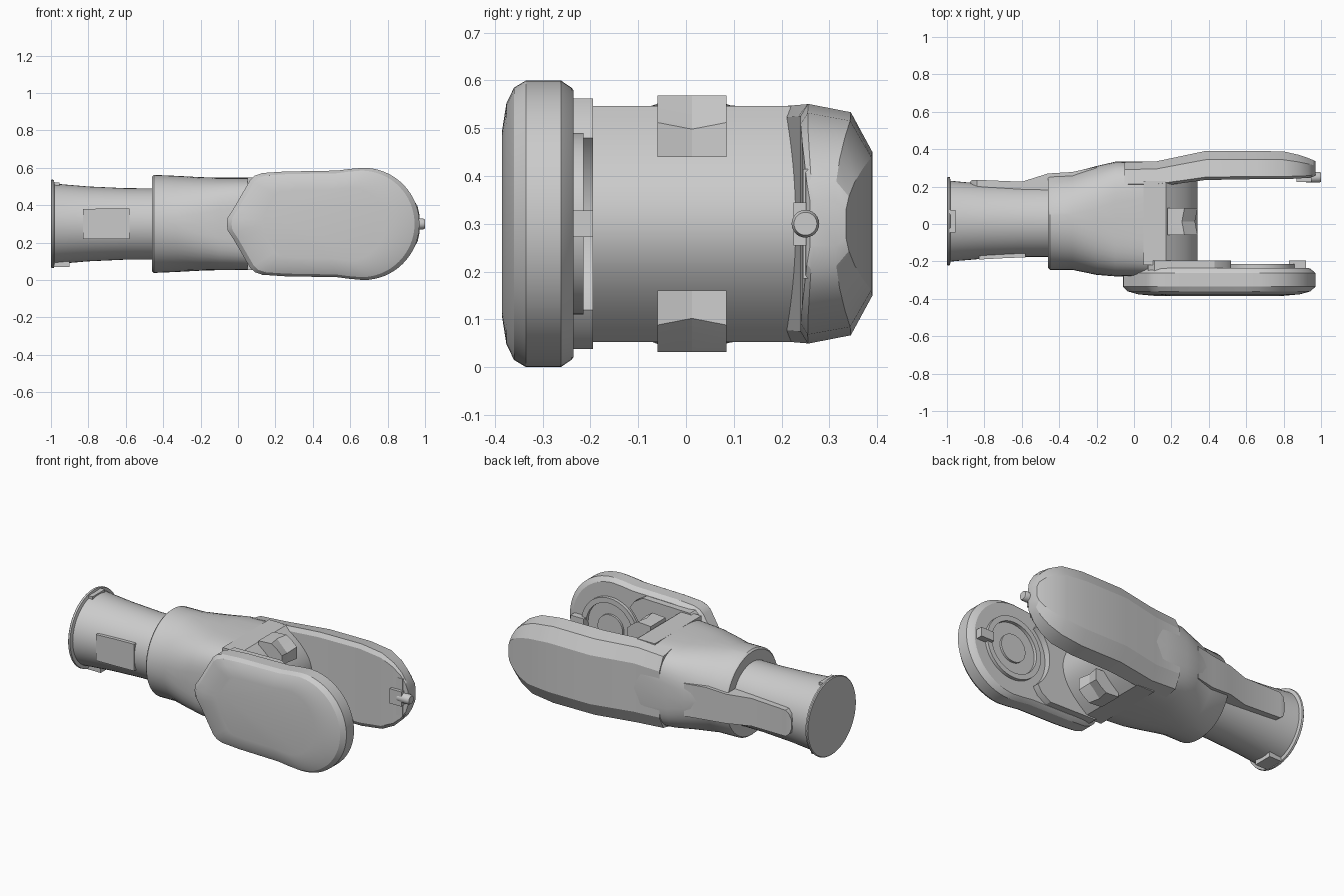
import bpy, bmesh
from math import cos, sin, pi, radians

cube = bpy.data.objects.get("Cube")
if cube:
    bpy.data.objects.remove(cube, do_unlink=True)

grey = bpy.data.materials.new("plain_grey")
grey.use_nodes = True
COLOUR = (0.6, 0.6, 0.6, 1)
grey.diffuse_color = COLOUR
grey.node_tree.nodes["Principled BSDF"].inputs["Base Color"].default_value = COLOUR

CY, CZ = 0.015, 0.3    # long axis of the handle


def loft(name, rings, angle=30, closed=False):
    """Skin matching rings of points; cap the ends or join them in a loop."""
    bm = bmesh.new()
    vr = [[bm.verts.new(p) for p in ring] for ring in rings]
    n = len(vr[0])
    pairs = list(zip(vr, vr[1:])) + ([(vr[-1], vr[0])] if closed else [])
    for a, b in pairs:
        for i in range(n):
            j = (i + 1) % n
            bm.faces.new((a[i], a[j], b[j], b[i]))
    if not closed:
        bm.faces.new(vr[0])
        bm.faces.new(vr[-1])
    bmesh.ops.recalc_face_normals(bm, faces=bm.faces)
    mesh = bpy.data.meshes.new(name)
    bm.to_mesh(mesh)
    bm.free()
    mesh.materials.append(grey)
    ob = bpy.data.objects.new(name, mesh)
    bpy.context.collection.objects.link(ob)
    bpy.ops.object.select_all(action='DESELECT')
    ob.select_set(True)
    bpy.context.view_layer.objects.active = ob
    bpy.ops.object.shade_smooth_by_angle(angle=radians(angle))
    return ob


def oval(x, y0, y1, h, power=2.0, n=48):
    """Superellipse across the long axis."""
    def s(v):
        return (1 if v >= 0 else -1) * abs(v) ** (2 / power)
    return [(x, (y0 + y1) / 2 + (y1 - y0) / 2 * s(cos(2 * pi * i / n)),
             CZ + h * s(sin(2 * pi * i / n))) for i in range(n)]


def mirrored(half):
    """Close an (x, height) half outline across the middle plane."""
    return half + [(x, -h) for x, h in reversed(half) if abs(h) > 1e-5]


def prism(name, outline, layers, pivot=0.45, angle=30):
    """Stack an (x, height) outline along y; layers are (y, scale)."""
    return loft(name, [[(pivot + (x - pivot) * s, y, CZ + h * s) for x, h in outline]
                       for y, s in layers], angle)


def circle(x, r, n=48):
    return [(x + r * cos(2 * pi * i / n), r * sin(2 * pi * i / n)) for i in range(n)]


def box(name, x0, x1, y0, y1, h0, h1):
    return prism(name, [(x0, h0), (x1, h0), (x1, h1), (x0, h1)], [(y0, 1), (y1, 1)])


# Flared round handle with an end rim
loft("handle", [oval(x, CY - r, CY + r, r) for x, r in
                [(-1, .232), (-.995, .237), (-.985, .235), (-.98, .216), (-.93, .211),
                 (-.8, .2), (-.6, .191), (-.44, .19)]], 40)

# Body swelling from a round collar to a broad squarish yoke
loft("body", [oval(x, y0, y1, h, p) for x, y0, y1, h, p in
              [(-.46, -.235, .262, .253, 2), (-.45, -.245, .268, .262, 2),
               (-.33, -.245, .275, .257, 2.1), (-.2, -.272, .31, .25, 2.7),
               (-.1, -.28, .333, .247, 3.4), (.05, -.28, .335, .247, 4),
               (.17, -.28, .335, .247, 4.5)]], 40)

# Rounded saddle between the two arms
saddle = [(.05, .247)] + [(.17 + .17 * (1 - (i / 12) ** 2), .247 * i / 12)
                          for i in range(12, -1, -1)]
prism("saddle", mirrored(saddle), [(-.22, 1), (.23, 1)])

# Notched teeth on the saddle, upper and lower
tooth = [(.18, .14), (.18, .262), (.27, .268), (.31, .24), (.34, .212), (.34, .14)]
for side, name in ((1, "upper_tooth"), (-1, "lower_tooth")):
    rings = []
    for y, dip in ((-.06, 0), (.0125, .014), (.085, 0)):
        rings.append([(x - (dip if x > .2 else 0), y, CZ + side * (h - (dip if h > .2 and x > .3 else 0)))
                      for x, h in tooth])
    loft(name, rings, 10)

# Back arm: faceted, tapering to a rounded tip
arm = []
for x, yi, yo, h in [(-.05, .2, .33, .235), (.12, .2, .335, .247), (.38, .235, .39, .25),
                     (.66, .24, .39, .251), (.8, .24, .388, .232), (.88, .243, .37, .192),
                     (.93, .248, .353, .145), (.96, .253, .341, .095), (.97, .26, .335, .05)]:
    d = yo - yi
    half = [(yi, .9 * h), (yi + .1 * d, h), (yi + .7 * d, .93 * h), (yo, .6 * h)]
    arm.append([(x, y, CZ + z) for y, z in mirrored(half)])
loft("back_arm", arm, 25)

# Bracket and round pin on the arm tip
box("tip_bracket", .87, .945, .245, .28, -.115, .115)
box("tip_block", .87, .95, .225, .28, -.045, .045)
loft("tip_pin", [oval(x, .25 - r, .25 + r, r, n=24) for x, r in
                 [(.92, .029), (.99, .029), (1, .024)]])

# Front arm: chamfered cover with a round end and a pointed rear
half = [(-.06, 0), (-.055, .035), (-.025, .08), (.065, .235), (.09, .258), (.13, .272),
        (.25, .28), (.53, .285), (.6, .294)]
half += [(.67 + .3 * cos(a), .3 * sin(a)) for a in [pi / 2 - i * pi / 32 for i in range(17)]]
cover = mirrored(half)
prism("front_cover", cover, [(-.235, .93), (-.24, .95), (-.262, 1), (-.335, 1), (-.36, .95),
                             (-.376, .84), (-.385, .65)], angle=25)

# Thick inner plate with a scooped edge round the joint
half = [(.075, 0), (.075, .225), (.11, .255), (.43, .262), (.49, .225)]
half += [(.67 + .235 * cos(a), .235 * sin(a)) for a in [radians(130 + 5 * i) for i in range(11)]]
prism("inner_plate", mirrored(half), [(-.27, 1), (-.195, 1)])

# Joint ring, hub and stop on the inner face
rings = []
for r, y in ((.19, -.25), (.19, -.215), (.158, -.215), (.158, -.25)):
    rings.append([(x, y, CZ + h) for x, h in circle(.67, r)])
loft("joint_ring", rings, closed=True)
prism("joint_hub", circle(.67, .085), [(-.25, 1), (-.222, 1)])
box("joint_stop", .83, .92, -.25, -.195, -.028, .028)


def strap(name, y_in, stations):
    """Flat strip lying along the handle; stations are (x, y, half width)."""
    loft(name, [[(x, y_in, CZ - w), (x, y, CZ - w), (x, y, CZ + w), (x, y_in, CZ + w)]
                for x, y, w in stations], 35)


# Straps along the handle and lugs beside the rim
strap("back_strap", .12, [(-.875, .23, .03), (-.865, .234, .06), (-.84, .236, .08),
                          (-.6, .226, .085), (-.46, .27, .09), (-.33, .278, .1), (-.2, .306, .1)])
strap("front_strap", -.1, [(-.83, -.19, .08), (-.7, -.183, .082), (-.58, -.178, .082)])
for side, name in ((1, "upper_lug"), (-1, "lower_lug")):
    h0, h1 = sorted((side * .19, side * (.222 if side > 0 else .23)))
    box(name, -.985, -.955 if side > 0 else -.9, CY - .06, CY + .06, h0, h1)
